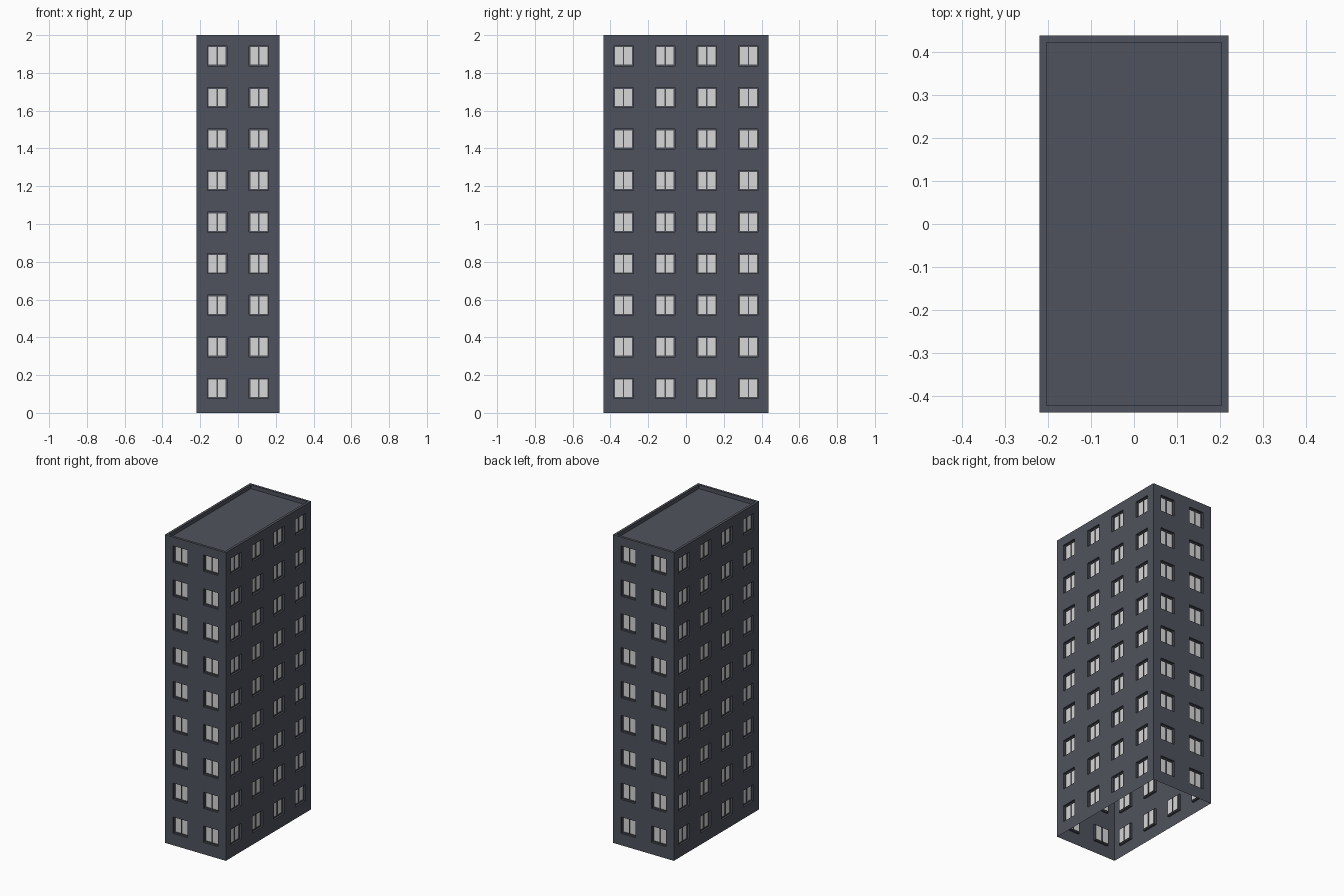
import bpy
import bmesh
from math import pi
from mathutils import Matrix

cube = bpy.data.objects.get("Cube")
if cube:
    bpy.data.objects.remove(cube, do_unlink=True)

HALF_W, HALF_D, HEIGHT = 0.219, 0.4375, 2.0
MODULE, FLOORS, FIRST = 0.22, 9, 0.13
OPEN_W, OPEN_H = 0.104, 0.106
RECESS, FRAME, GLASS_STEP = 0.012, 0.007, 0.004
PARAPET, ROOF_DROP = 0.016, 0.025


def material(name, color):
    mat = bpy.data.materials.new(name)
    mat.use_nodes = True
    mat.diffuse_color = (*color, 1)
    mat.node_tree.nodes["Principled BSDF"].inputs["Base Color"].default_value = (*color, 1)
    return mat


wall_grey = material("slate_grey", (0.078, 0.086, 0.107))
pane_white = material("pane_white", (0.68, 0.68, 0.68))


def finish(bm, name, *mats):
    mesh = bpy.data.meshes.new(name)
    bm.to_mesh(mesh)
    bm.free()
    for mat in mats:
        mesh.materials.append(mat)
    obj = bpy.data.objects.new(name, mesh)
    bpy.context.collection.objects.link(obj)
    return obj


def step(bm, faces, thickness, depth):
    bmesh.ops.inset_individual(bm, faces=faces, thickness=thickness,
                               depth=depth, use_even_offset=True)


def grid_lines(centres, size, low, high):
    """Edges of every opening between the two ends of a wall."""
    return [low] + [c + s * size / 2 for c in centres for s in (-1, 1)] + [high]


floor_heights = [FIRST + MODULE * i for i in range(FLOORS)]


def build_wall(name, half_length, distance, columns, turn):
    rotation = Matrix.Rotation(turn, 4, 'Z')
    centres = [MODULE * (i - (columns - 1) / 2) for i in range(columns)]
    xs = grid_lines(centres, OPEN_W, -half_length, half_length)
    zs = grid_lines(floor_heights, OPEN_H, 0, HEIGHT)

    # Wall sheet, with recessed frames and glass in the openings
    bm = bmesh.new()
    rows = [[bm.verts.new((x, -distance, z)) for x in xs] for z in zs]
    openings = []
    for r in range(len(zs) - 1):
        for c in range(len(xs) - 1):
            face = bm.faces.new((rows[r][c], rows[r][c + 1],
                                 rows[r + 1][c + 1], rows[r + 1][c]))
            if r % 2 and c % 2:
                openings.append(face)
    bm.normal_update()
    step(bm, openings, 0, -RECESS)
    step(bm, openings, FRAME, 0)
    step(bm, openings, 0, -GLASS_STEP)
    for face in openings:
        face.material_index = 1
    bm.transform(rotation)
    finish(bm, name, wall_grey, pane_white)

    # Upright bar in the middle of each window
    bm = bmesh.new()
    for x in centres:
        for z in floor_heights:
            place = Matrix.Translation((x, -distance + RECESS + GLASS_STEP, z))
            size = Matrix.Diagonal((0.006, 2 * GLASS_STEP, OPEN_H - 2 * FRAME, 1))
            bmesh.ops.create_cube(bm, size=1, matrix=place @ size)
    bm.transform(rotation)
    finish(bm, name + "_window_bars", wall_grey)


for i, side in enumerate(("front", "left", "back", "right")):
    if i % 2 == 0:
        build_wall(side + "_wall", HALF_W, HALF_D, 2, i * pi / 2)
    else:
        build_wall(side + "_wall", HALF_D, HALF_W, 4, i * pi / 2)

# Flat roof sunk behind a low parapet
bm = bmesh.new()
corners = ((-1, -1), (1, -1), (1, 1), (-1, 1))
roof = bm.faces.new([bm.verts.new((x * HALF_W, y * HALF_D, HEIGHT)) for x, y in corners])
bm.normal_update()
step(bm, [roof], PARAPET, 0)
step(bm, [roof], 0, -ROOF_DROP)
finish(bm, "roof_and_parapet", wall_grey)
